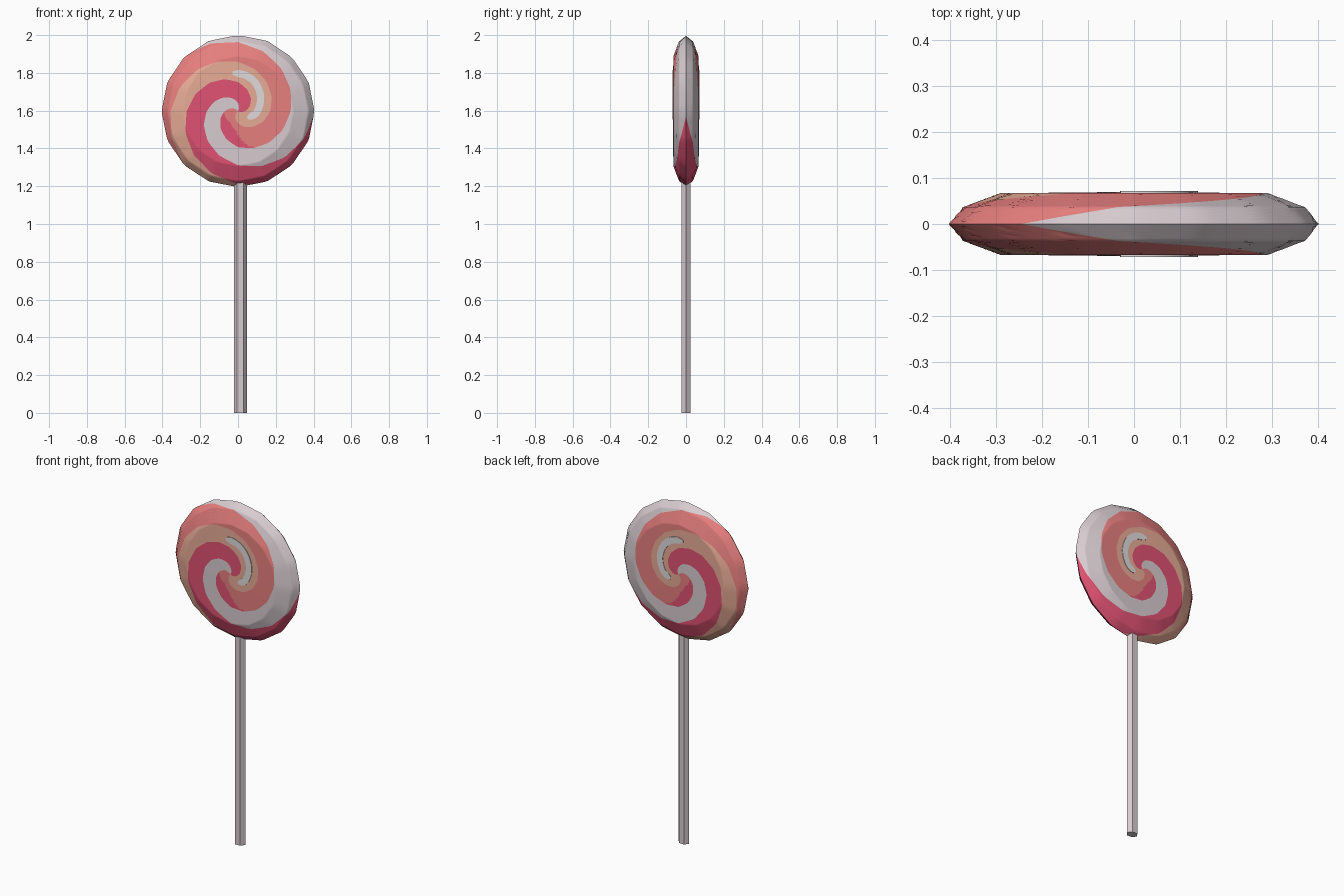
import bpy, bmesh, math

if "Cube" in bpy.data.objects:
    bpy.data.objects.remove(bpy.data.objects["Cube"])

def material(name, r, g, b):
    m = bpy.data.materials.new(name)
    lin = [((c / 255 + 0.055) / 1.055) ** 2.4 for c in (r, g, b)]
    m.diffuse_color = (*lin, 1)
    m.use_nodes = True
    m.node_tree.nodes["Principled BSDF"].inputs["Base Color"].default_value = m.diffuse_color
    return m

CRIMSON = material("crimson", 224, 82, 115)
WHITE = material("off_white", 216, 204, 208)
SALMON = material("salmon", 232, 128, 127)
PEACH = material("peach", 232, 172, 150)
SHINE = material("shine_white", 224, 219, 222)

def make_object(name, bm, mats):
    bmesh.ops.recalc_face_normals(bm, faces=bm.faces)
    me = bpy.data.meshes.new(name)
    bm.to_mesh(me)
    bm.free()
    ob = bpy.data.objects.new(name, me)
    bpy.context.collection.objects.link(ob)
    for m in mats:
        me.materials.append(m)
    bpy.ops.object.select_all(action='DESELECT')
    bpy.context.view_layer.objects.active = ob
    ob.select_set(True)
    bpy.ops.object.shade_smooth_by_angle(angle=0.75)
    return ob

# Candy disc: 16-sided outline, rings twisted so edges follow the four swirl arms
CZ, R, N = 1.5975, 0.4025, 76      # centre height, radius, radial units
PER_ARM = 26

def arm_starts(r):
    """Quarter-turn angle (from top, anticlockwise) where each arm begins."""
    a = (r - 29) / 22
    b = (r - 8) / 23
    c = 2 + (r - 36) / (16.5 if r > 36 else 23)
    d = 3 + (r - 32) / (17.5 if r > 32 else 20)
    return [a, b, c, d, a + 4]

def half_depth(r):
    pts = [(0, 0.07), (55, 0.067), (70, 0.037), (76, 0)]
    for (r0, y0), (r1, y1) in zip(pts, pts[1:]):
        if r <= r1:
            return y0 + (y1 - y0) * (r - r0) / (r1 - r0)

def disc_point(r, q, side):
    a = q * math.pi / 2
    step = math.pi / 8
    rho = math.cos(step / 2) / math.cos(a % step - step / 2)
    k = R * r / N * rho
    return (-k * math.sin(a) * 1.006, side * half_depth(r), CZ + k * math.cos(a))

def arm_colour(arm, f, r):
    # crimson sliver along the inner start of the salmon arm
    if arm == 2 and r > 14 and f < min(0.58, 0.6 * (41 - r) / 22):
        return 0
    return arm

bm = bmesh.new()
radii = list(range(1, 77, 1))
for side in (-1, 1):
    rings = []
    for r in radii:
        s = arm_starts(r)
        rings.append([bm.verts.new(disc_point(r, s[i] + (s[i + 1] - s[i]) * j / PER_ARM, side))
                      for i in range(4) for j in range(PER_ARM)])
    n = 4 * PER_ARM
    centre = bm.verts.new((0, side * 0.07, CZ))
    for k in range(n):
        k2 = (k + 1) % n
        bm.faces.new((centre, rings[0][k], rings[0][k2])).material_index = k // PER_ARM
        for i in range(len(rings) - 1):
            f = bm.faces.new((rings[i][k], rings[i + 1][k], rings[i + 1][k2], rings[i][k2]))
            f.material_index = arm_colour(k // PER_ARM, (k % PER_ARM + 0.5) / PER_ARM,
                                          radii[i] + 0.5)
bmesh.ops.remove_doubles(bm, verts=bm.verts, dist=0.00002)
make_object("candy_disc", bm, [CRIMSON, WHITE, SALMON, PEACH])

# Curved shine mark on both faces: a thin ribbon swept along a smooth path
PATH = [(-0.03, 0.212), (0.04, 0.20), (0.095, 0.155), (0.12, 0.08), (0.10, 0.005), (0.05, -0.027)]

def spline(t):
    i = min(int(t), len(PATH) - 2)
    u = t - i
    p = [PATH[max(0, min(len(PATH) - 1, i + o))] for o in (-1, 0, 1, 2)]
    return [0.5 * (2 * p[1][c] + (p[2][c] - p[0][c]) * u
                   + (2 * p[0][c] - 5 * p[1][c] + 4 * p[2][c] - p[3][c]) * u * u
                   + (3 * p[1][c] - p[0][c] - 3 * p[2][c] + p[3][c]) * u ** 3) for c in (0, 1)]

for side, name in ((-1, "front_shine"), (1, "back_shine")):
    bm = bmesh.new()
    STEPS = 40
    prev = None
    for i in range(STEPS + 1):
        t = 5 * i / STEPS
        x, z = spline(t)
        x0, z0 = spline(max(0, t - 0.05))
        x1, z1 = spline(min(5, t + 0.05))
        l = math.hypot(x1 - x0, z1 - z0)
        nx, nz = -(z1 - z0) / l, (x1 - x0) / l
        w = 0.019 * min(1, 0.35 + 0.65 * min(i, STEPS - i) / 4)
        row = [bm.verts.new((x + nx * w * e, side * 0.0715, CZ - 0.01 + z + nz * w * e))
               for e in (-1, 1)]
        if prev:
            order = (prev[0], row[0], row[1], prev[1])
            bm.faces.new(order)
        prev = row
    # close the back so the mark is a thin plate
    ext = bmesh.ops.extrude_face_region(bm, geom=bm.faces[:], use_keep_orig=True)
    for v in ext["geom"]:
        if isinstance(v, bmesh.types.BMVert):
            v.co.y = side * 0.067
    make_object(name, bm, [SHINE])

# Stick: slightly flattened six-sided rod
bm = bmesh.new()
bmesh.ops.create_cone(bm, cap_ends=True, segments=6, radius1=0.034, radius2=0.034, depth=1.24)
xs = [v.co.x for v in bm.verts]
turn = 0 if max(xs) > 0.033 else math.pi / 6
for v in bm.verts:
    x, y = v.co.x, v.co.y
    v.co.x = x * math.cos(turn) - y * math.sin(turn) + 0.013
    v.co.y = (x * math.sin(turn) + y * math.cos(turn)) * 0.78
    v.co.z += 0.62
make_object("stick", bm, [WHITE])
